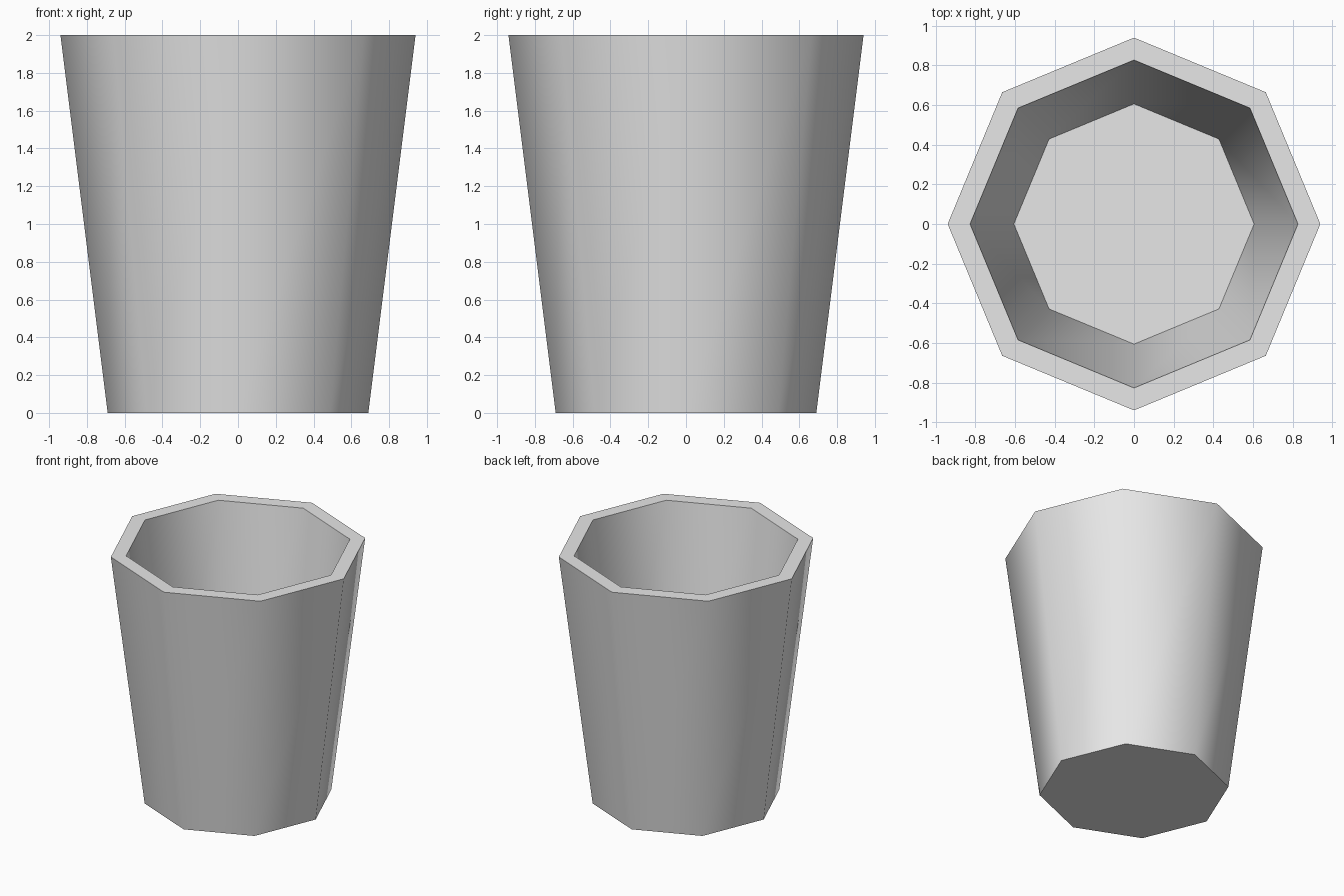
import bpy, bmesh, math

if "Cube" in bpy.data.objects:
    bpy.data.objects.remove(bpy.data.objects["Cube"])

SIDES = 8
# (radius, height) from outer bottom, over the rim, to the inner floor
PROFILE = [(0.69, 0.0), (0.94, 2.0), (0.827, 2.0), (0.606, 0.23)]

mat = bpy.data.materials.new("light_grey")
mat.diffuse_color = (0.8, 0.8, 0.8, 1)
mat.use_nodes = True
mat.node_tree.nodes["Principled BSDF"].inputs["Base Color"].default_value = mat.diffuse_color

# Tapered eight-sided cup
bm = bmesh.new()
rings = [[bm.verts.new((r * math.cos(2 * math.pi * i / SIDES),
                        r * math.sin(2 * math.pi * i / SIDES), z))
          for i in range(SIDES)] for r, z in PROFILE]
for a, b in zip(rings, rings[1:]):
    for i in range(SIDES):
        j = (i + 1) % SIDES
        bm.faces.new((a[i], a[j], b[j], b[i]))
# Underside and inner floor
bm.faces.new(rings[0][::-1])
bm.faces.new(rings[-1])
bmesh.ops.recalc_face_normals(bm, faces=bm.faces)

mesh = bpy.data.meshes.new("cup")
bm.to_mesh(mesh)
bm.free()
mesh.materials.append(mat)
cup = bpy.data.objects.new("cup", mesh)
bpy.context.collection.objects.link(cup)

# Smooth walls, sharp rim and base
bpy.context.view_layer.objects.active = cup
cup.select_set(True)
bpy.ops.object.shade_smooth_by_angle(angle=math.radians(60))
